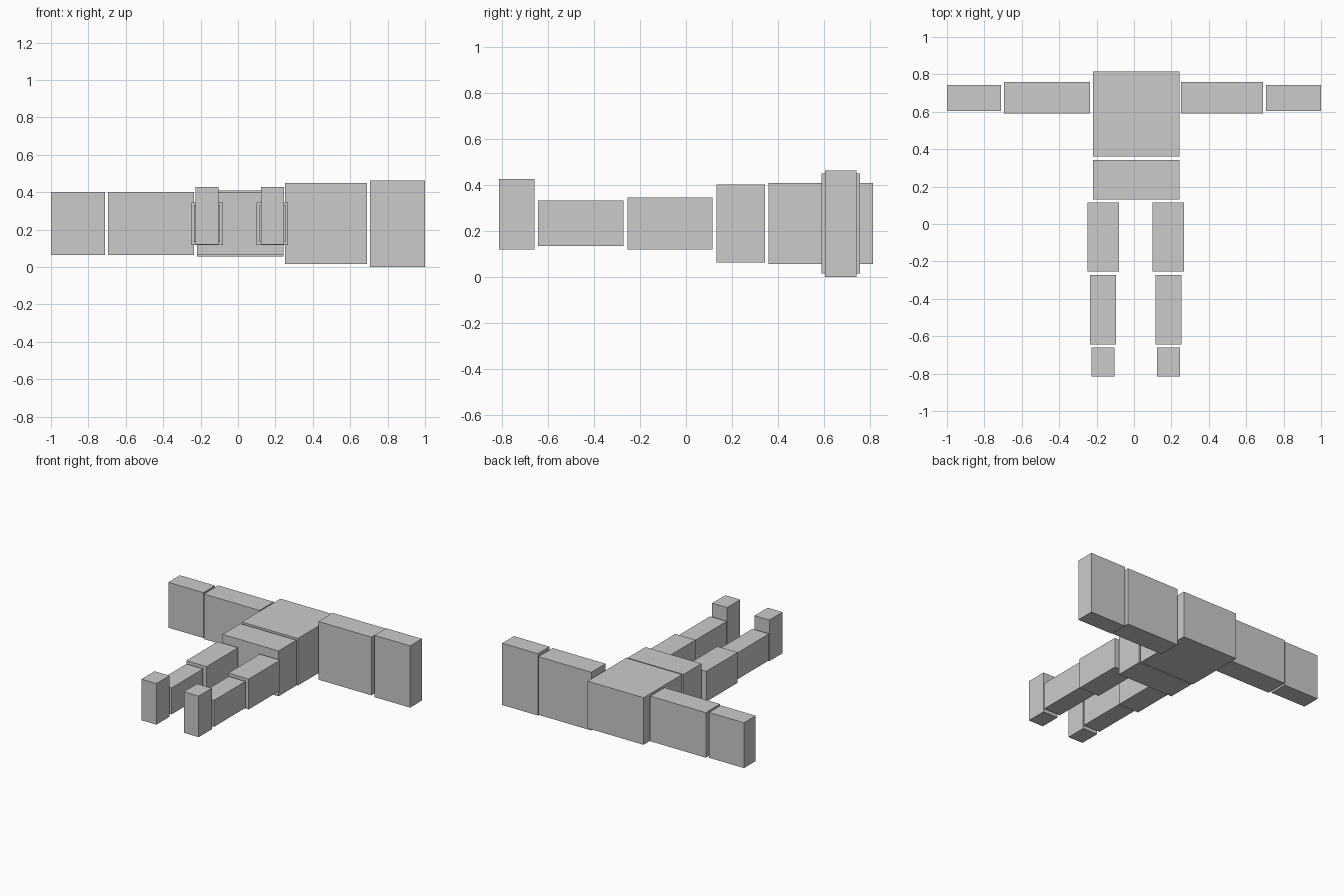
import bpy

if "Cube" in bpy.data.objects:
    bpy.data.objects.remove(bpy.data.objects["Cube"])


def box(name, x, y, z):
    """Axis-aligned box from (min, max) ranges."""
    lo, hi = zip(x, y, z)
    bpy.ops.mesh.primitive_cube_add(size=1, location=[(a + b) / 2 for a, b in zip(lo, hi)])
    ob = bpy.context.object
    ob.name = name
    ob.scale = [b - a for a, b in zip(lo, hi)]
    bpy.ops.object.transform_apply(location=False, rotation=False, scale=True)
    return ob


# Torso
box("chest", (-0.22, 0.243), (0.36, 0.815), (0.056, 0.408))
box("abdomen", (-0.22, 0.243), (0.132, 0.343), (0.063, 0.402))

# Arms: the right-hand side is taller than the left
UPPER_Y, FORE_Y = (0.59, 0.758), (0.605, 0.743)
box("upper_arm_left", (-0.695, -0.235), UPPER_Y, (0.065, 0.402))
box("forearm_left", (-1.0, -0.71), FORE_Y, (0.063, 0.402))
box("upper_arm_right", (0.252, 0.69), UPPER_Y, (0.015, 0.45))
box("forearm_right", (0.705, 1.0), FORE_Y, (0.0, 0.462))

# Legs: same boxes on both sides, about a slightly offset centre line
LEG_CENTRE = 0.009
for side, s in (("left", -1), ("right", 1)):
    for part, offset, width, y, z in (
        ("thigh", 0.174, 0.168, (-0.255, 0.116), (0.119, 0.346)),
        ("shin", 0.175, 0.138, (-0.645, -0.273), (0.134, 0.332)),
        ("foot", 0.175, 0.123, (-0.815, -0.66), (0.12, 0.427)),
    ):
        cx = LEG_CENTRE + s * offset
        box(f"{part}_{side}", (cx - width / 2, cx + width / 2), y, z)
